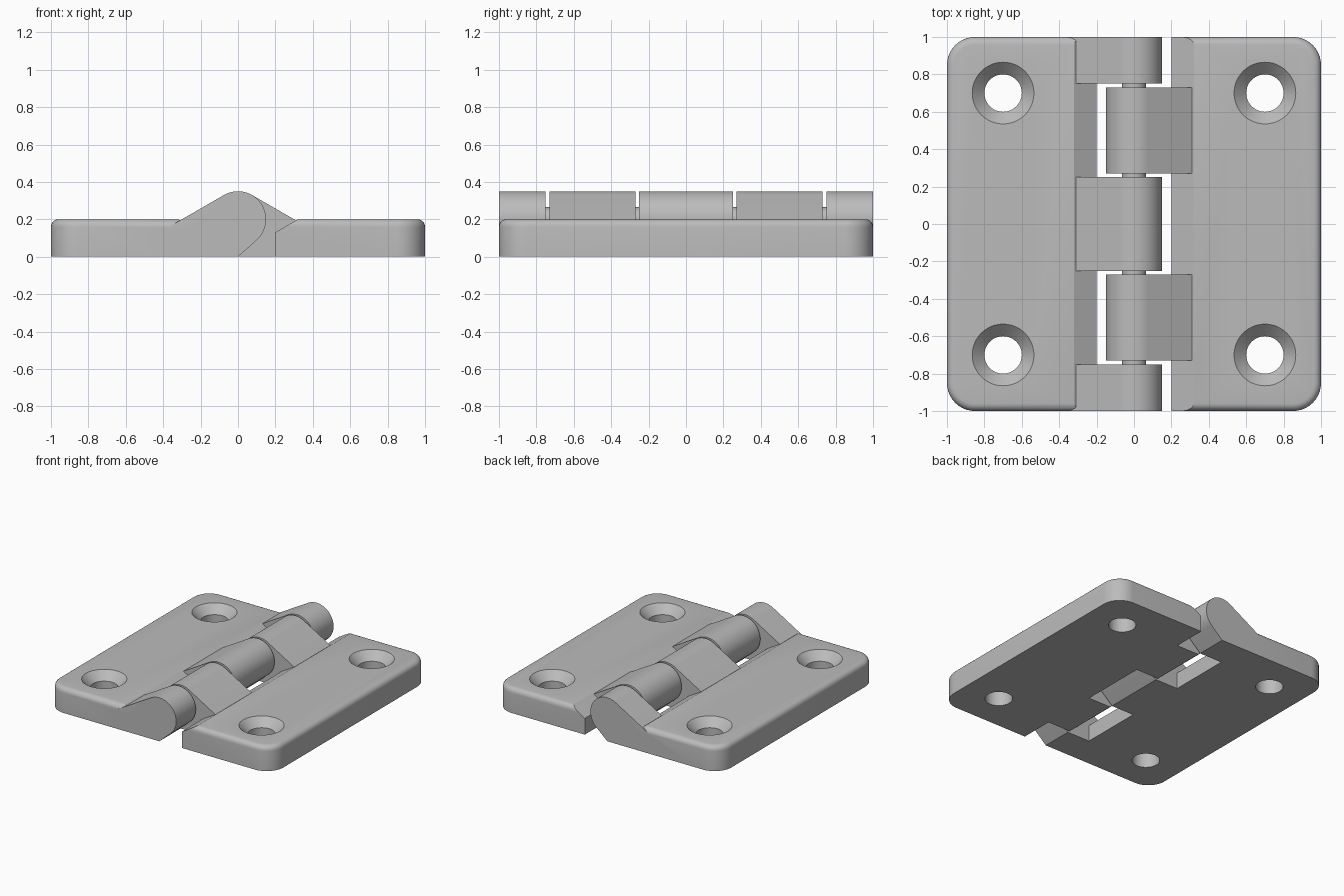
import bpy, bmesh
from math import sin, cos, tan, radians, degrees, acos, pi

if "Cube" in bpy.data.objects:
    bpy.data.objects.remove(bpy.data.objects["Cube"], do_unlink=True)

THICK, PIN_Z, BARREL_R, SLOPE = 0.2, 0.2, 0.15, radians(30)

grey = bpy.data.materials.new("hinge_grey")
grey.use_nodes = True
colour = (0.5, 0.5, 0.5, 1)
grey.diffuse_color = colour
grey.node_tree.nodes["Principled BSDF"].inputs["Base Color"].default_value = colour


def make_object(name, bm):
    bmesh.ops.recalc_face_normals(bm, faces=bm.faces)
    mesh = bpy.data.meshes.new(name)
    bm.to_mesh(mesh)
    bm.free()
    mesh.materials.append(grey)
    obj = bpy.data.objects.new(name, mesh)
    bpy.context.collection.objects.link(obj)
    return obj


def activate(obj):
    bpy.ops.object.select_all(action='DESELECT')
    obj.select_set(True)
    bpy.context.view_layer.objects.active = obj


def combine(target, other, operation):
    """Apply a boolean and discard the helper."""
    mod = target.modifiers.new("combine", 'BOOLEAN')
    mod.operation, mod.solver, mod.object = operation, 'EXACT', other
    activate(target)
    bpy.ops.object.modifier_apply(modifier=mod.name)
    bpy.data.objects.remove(other, do_unlink=True)


def prism(name, profile, y0, y1):
    """Extrude an x-z profile along y."""
    bm = bmesh.new()
    face = bm.faces.new([bm.verts.new((x, y0, z)) for x, z in profile])
    new = bmesh.ops.extrude_face_region(bm, geom=[face])["geom"]
    bmesh.ops.translate(bm, vec=(0, y1 - y0, 0),
                        verts=[v for v in new if isinstance(v, bmesh.types.BMVert)])
    return make_object(name, bm)


def screw_cutter(x, y, steps=48):
    """Straight hole with a 45 degree countersink."""
    bm = bmesh.new()
    rings = []
    for r, z in ((0.1, -0.1), (0.1, 0.135), (0.265, 0.3)):
        rings.append([bm.verts.new((x + r * cos(2 * pi * i / steps),
                                    y + r * sin(2 * pi * i / steps), z))
                      for i in range(steps)])
    for low, high in zip(rings, rings[1:]):
        for i in range(steps):
            j = (i + 1) % steps
            bm.faces.new((low[i], low[j], high[j], high[i]))
    bm.faces.new(rings[0])
    bm.faces.new(rings[-1])
    return make_object("screw_cutter", bm)


def plate(name):
    """Half plate with rounded outer corners and a soft top edge."""
    bm = bmesh.new()
    bmesh.ops.create_cube(bm, size=1)
    for v in bm.verts:
        v.co = (v.co.x - 0.5, v.co.y * 2, (v.co.z + 0.5) * THICK)
    corners = [e for e in bm.edges if all(v.co.x < -0.9 for v in e.verts)
               and abs(e.verts[0].co.z - e.verts[1].co.z) > 0.1]
    bmesh.ops.bevel(bm, geom=corners, offset=0.15, segments=10,
                    profile=0.5, affect='EDGES')
    rim = [e for e in bm.edges if all(v.co.z > THICK - 0.001 for v in e.verts)]
    bmesh.ops.bevel(bm, geom=rim, offset=0.04, segments=5,
                    profile=0.5, affect='EDGES')
    return make_object(name, bm)


def knuckle_profile(steps=28):
    """Ramp up from the plate, round the barrel, then tangent back to the base."""
    start = 90 + degrees(SLOPE)
    end = -90 + degrees(acos(BARREL_R / PIN_Z))
    root = -0.4
    ramp_foot = -BARREL_R / sin(SLOPE)
    pts = [(0, 0), (root, 0), (root, PIN_Z + (root - ramp_foot) * tan(SLOPE))]
    for i in range(steps + 1):
        a = radians(start + (end - start) * i / steps)
        pts.append((BARREL_R * cos(a), PIN_Z + BARREL_R * sin(a)))
    return pts


def leaf(name, knuckles, mirrored):
    obj = plate(name)
    # Chamfered clearance along the inner edge
    edge, lip = -0.2, THICK - 0.12 * tan(SLOPE)
    clearance = [(edge, -0.1), (edge, lip),
                 (edge - 0.24, lip + 0.24 * tan(SLOPE)), (0.2, 0.4), (0.2, -0.1)]
    combine(obj, prism("clearance_cutter", clearance, -1.2, 1.2), 'DIFFERENCE')
    # Knuckles around the pin
    for y0, y1 in knuckles:
        combine(obj, prism("knuckle", knuckle_profile(), y0, y1), 'UNION')
    # Screw holes
    for y in (-0.7, 0.7):
        combine(obj, screw_cutter(-0.7, y), 'DIFFERENCE')
    if mirrored:
        bm = bmesh.new()
        bm.from_mesh(obj.data)
        bmesh.ops.scale(bm, vec=(-1, 1, 1), verts=bm.verts)
        bmesh.ops.reverse_faces(bm, faces=bm.faces)
        bm.to_mesh(obj.data)
        bm.free()
    activate(obj)
    bpy.ops.object.shade_smooth_by_angle(angle=radians(25))


leaf("right_leaf", [(-1, -0.75), (-0.25, 0.25), (0.75, 1)], False)
leaf("left_leaf", [(-0.73, -0.27), (0.27, 0.73)], True)

# Hinge pin
bpy.ops.mesh.primitive_cylinder_add(vertices=40, radius=0.065, depth=1.8,
                                    location=(0, 0, PIN_Z), rotation=(pi / 2, 0, 0))
pin = bpy.context.object
pin.name = "hinge_pin"
pin.data.materials.append(grey)
bpy.ops.object.shade_smooth_by_angle(angle=radians(30))
